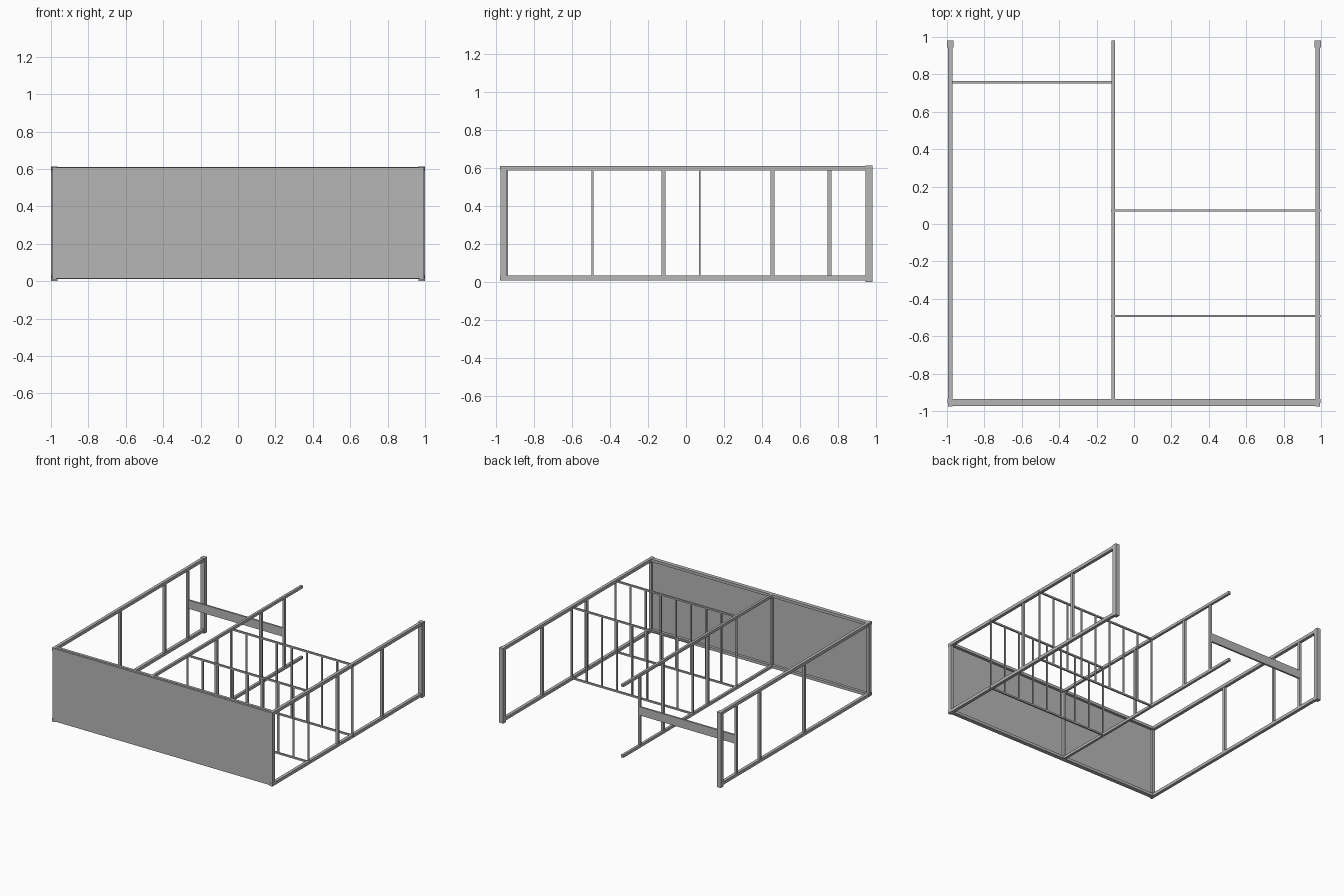
import bpy

cube = bpy.data.objects.get("Cube")
if cube:
    bpy.data.objects.remove(cube, do_unlink=True)

grey = bpy.data.materials.new("frame grey")
grey.use_nodes = True
colour = (0.47, 0.47, 0.47, 1)
grey.diffuse_color = colour
grey.node_tree.nodes["Principled BSDF"].inputs["Base Color"].default_value = colour


def box(name, x, y, z):
    """Box spanning the (low, high) pairs x, y and z."""
    spans = (x, y, z)
    bpy.ops.mesh.primitive_cube_add(size=1, location=[(a + b) / 2 for a, b in spans])
    ob = bpy.context.object
    ob.name = name
    ob.scale = [b - a for a, b in spans]
    bpy.ops.object.transform_apply(location=False, rotation=False, scale=True)
    ob.data.materials.append(grey)
    return ob


def around(centre, width):
    return (centre - width / 2, centre + width / 2)


LEVELS = {"bottom": 0.022, "top": 0.599}
INNER = (0.034, 0.587)          # clear height between the rails
SIDE_X, MID_X = 0.982, -0.111
STUDS = (-0.118, 0.455, 0.755)

# Side walls: rails, corner posts and studs
for side, sign in (("left", 1), ("right", -1)):
    x = sign * SIDE_X
    for level, z in LEVELS.items():
        box(f"{side}_{level}_rail", around(x, 0.025), (-0.977, 0.95), around(z, 0.025))
    box(f"{side}_back_post", around(sign * 0.982, 0.036), (0.944, 0.98), (0, 0.613))
    box(f"{side}_front_post", around(x, 0.022), (-0.975, -0.942), INNER)
    for i, y in enumerate(STUDS if sign < 0 else STUDS[:2]):
        box(f"{side}_stud_{i + 1}", around(x, 0.02), around(y, 0.02), INNER)

# Middle wall, open at the back
for level, z in LEVELS.items():
    box(f"middle_{level}_rail", around(MID_X, 0.02), (-0.965, 0.98), around(z, 0.022))
box("middle_front_post", around(MID_X, 0.02), (-0.957, -0.937), INNER)
for i, y in enumerate(STUDS):
    box(f"middle_stud_{i + 1}", around(MID_X, 0.02), around(y, 0.02), INNER)

# Front wall: rails and cladding panel
for level, z in LEVELS.items():
    box(f"front_{level}_rail", (-0.996, 0.996), around(-0.947, 0.022), around(z, 0.022))
box("front_panel", (-0.985, 0.985), (-0.974, -0.958), (0.014, 0.607))

# Light partitions with evenly spaced thin studs
BAYS = 8
for name, y in (("front", -0.492), ("rear", 0.072)):
    for level, z in LEVELS.items():
        box(f"{name}_partition_{level}_rail", (-0.122, 0.996), around(y, 0.013),
            around(z, 0.013))
    for i in range(BAYS + 1):
        x = MID_X + (SIDE_X - MID_X) * i / BAYS
        box(f"{name}_partition_stud_{i + 1}", around(x, 0.014), around(y, 0.009),
            (LEVELS["bottom"], LEVELS["top"]))

# Board bridging the rear opening
box("cross_board", (-SIDE_X, MID_X), around(0.758, 0.015), (0.275, 0.345))
